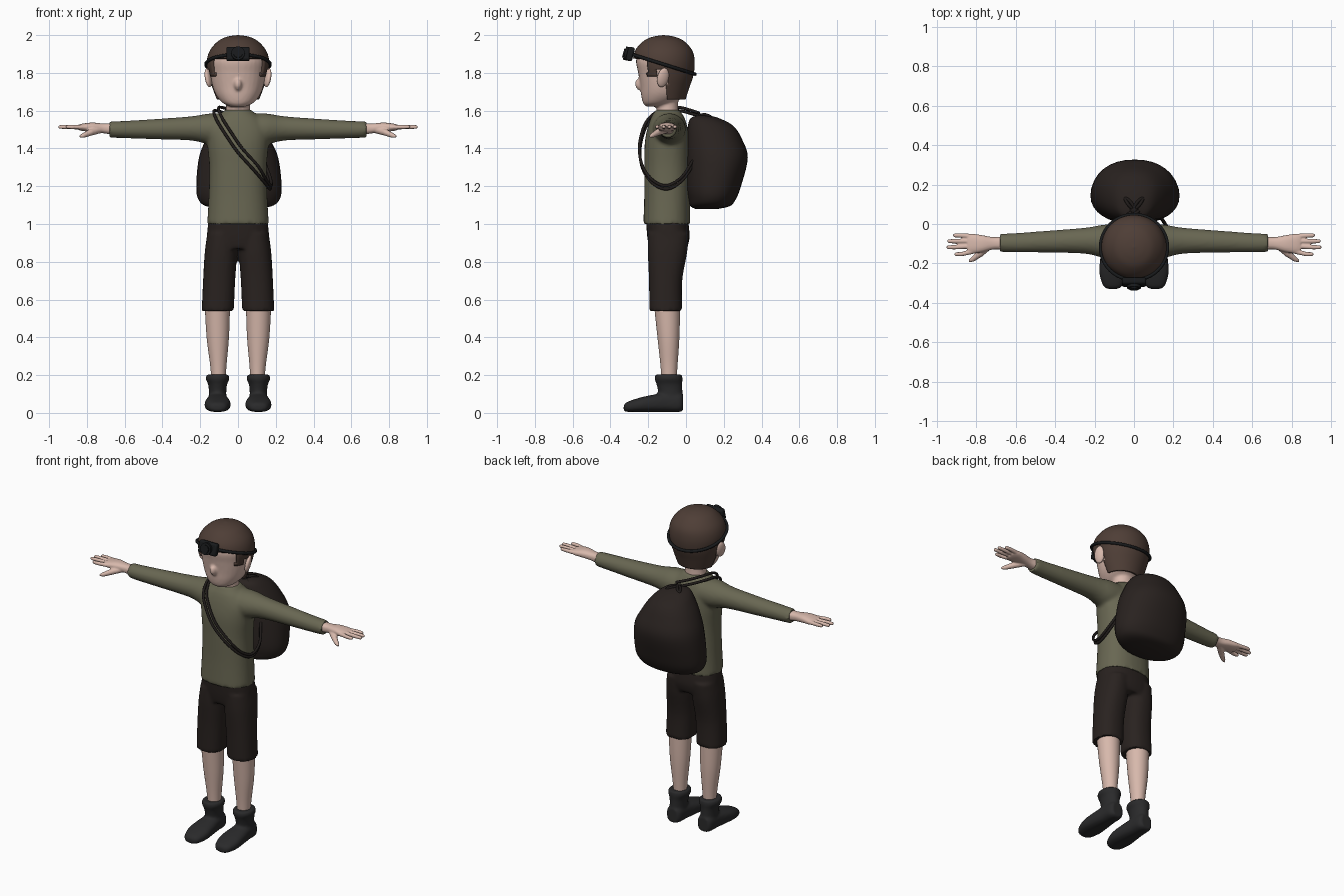
import bpy, bmesh, math
from mathutils import Vector

if "Cube" in bpy.data.objects:
    bpy.data.objects.remove(bpy.data.objects["Cube"])

# ---------- helpers ----------
COLORS = {"skin": (.68, .48, .41), "olive": (.14, .135, .085), "hair": (.077, .048, .037),
          "shorts": (.022, .016, .014), "boot": (.023, .023, .024), "pack": (.022, .016, .014),
          "cord": (.014, .011, .01), "lamp": (.009, .01, .011)}
MATS = {}
for n, c in COLORS.items():
    MATS[n] = bpy.data.materials.new(n)
    MATS[n].diffuse_color = (*c, 1)


def activate(ob):
    bpy.ops.object.select_all(action='DESELECT')
    ob.select_set(True)
    bpy.context.view_layer.objects.active = ob


def finish(ob, mat, angle=50):
    ob.data.materials.clear()
    ob.data.materials.append(MATS[mat])
    activate(ob)
    bpy.ops.object.shade_smooth_by_angle(angle=math.radians(angle))
    return ob


def spline(rows, sub):
    """Catmull-Rom interpolation of the section table."""
    out = []
    for i in range(len(rows) - 1):
        p0, p1 = rows[max(i - 1, 0)], rows[i]
        p2, p3 = rows[i + 1], rows[min(i + 2, len(rows) - 1)]
        for k in range(sub):
            t = k / sub
            out.append([b + .5 * t * (c - a + t * (2*a - 5*b + 4*c - d + t * (3*(b - c) + d - a)))
                        for a, b, c, d in zip(p0, p1, p2, p3)])
    return out + [list(rows[-1])]


def loft(name, rows, mat, axis='z', power=2.0, segs=32, sub=5, keep=None):
    """Rows are (position on axis, centre u, centre v, radius u, radius v)."""
    bm = bmesh.new()
    rings = []
    for t, cu, cv, ru, rv in spline(rows, sub):
        ring = []
        for k in range(segs):
            a = 2 * math.pi * k / segs
            c, s = math.cos(a), math.sin(a)
            u = cu + max(ru, .001) * math.copysign(abs(c) ** (2 / power), c)
            v = cv + max(rv, .001) * math.copysign(abs(s) ** (2 / power), s)
            ring.append(bm.verts.new({'x': (t, u, v), 'y': (u, t, v), 'z': (u, v, t)}[axis]))
        rings.append(ring)
    for a, b in zip(rings, rings[1:]):
        for k in range(segs):
            bm.faces.new((a[k], a[(k + 1) % segs], b[(k + 1) % segs], b[k]))
    bm.faces.new(rings[0])
    bm.faces.new(rings[-1])
    bmesh.ops.recalc_face_normals(bm, faces=bm.faces)
    if keep:
        bad = [f for f in bm.faces if not keep(f.calc_center_median())]
        bmesh.ops.delete(bm, geom=bad, context='FACES')
    me = bpy.data.meshes.new(name)
    bm.to_mesh(me)
    bm.free()
    ob = bpy.data.objects.new(name, me)
    bpy.context.collection.objects.link(ob)
    return finish(ob, mat)


def tube(name, pts, radii, mat, cyclic=False, smooth=True):
    cu = bpy.data.curves.new(name, 'CURVE')
    cu.dimensions, cu.bevel_depth, cu.bevel_resolution, cu.use_fill_caps = '3D', 1, 3, True
    sp = cu.splines.new('POLY')
    if smooth and not cyclic:
        pts = spline(pts, 5)
    sp.points.add(len(pts) - 1)
    for i, p in enumerate(pts):
        sp.points[i].co = (*p, 1)
        sp.points[i].radius = radii[i] if isinstance(radii, list) else radii
    sp.use_cyclic_u = cyclic
    ob = bpy.data.objects.new(name, cu)
    bpy.context.collection.objects.link(ob)
    activate(ob)
    bpy.ops.object.convert(target='MESH')
    return finish(bpy.context.object, mat)


def ball(name, loc, scale, mat, rot=(0, 0, 0)):
    bpy.ops.mesh.primitive_uv_sphere_add(segments=20, ring_count=12, location=loc, rotation=rot)
    ob = bpy.context.object
    ob.name, ob.scale = name, scale
    return finish(ob, mat)


def fuse(name, obs, mat, voxel=.009, smooth=6):
    """Join parts and melt them into one surface."""
    activate(obs[0])
    for o in obs:
        o.select_set(True)
    bpy.ops.object.join()
    ob = bpy.context.object
    ob.name = name
    m = ob.modifiers.new("melt", 'REMESH')
    m.mode, m.voxel_size = 'VOXEL', voxel
    m = ob.modifiers.new("soften", 'SMOOTH')
    m.factor, m.iterations = .5, smooth
    bpy.ops.object.convert(target='MESH')
    return finish(bpy.context.object, mat)


# ---------- head ----------
head = loft("head", [(1.622, 0, -.165, .04, .045), (1.64, 0, -.15, .08, .077), (1.68, 0, -.122, .115, .115),
                     (1.73, 0, -.112, .135, .13), (1.8, 0, -.108, .147, .145), (1.87, 0, -.112, .15, .152),
                     (1.94, 0, -.117, .11, .12), (1.97, 0, -.118, .03, .03)], "skin", power=2.15)
neck = loft("neck", [(1.55, 0, -.097, .068, .06), (1.62, 0, -.098, .063, .057), (1.7, 0, -.1, .066, .06)], "skin")
nose = ball("nose", (0, -.246, 1.738), (.02, .024, .032), "skin", (.3, 0, 0))
fuse("head", [head, neck, nose], "skin", .008, 3)
for s in (-1, 1):
    ball("ear", (s * .157, -.122, 1.775), (.016, .032, .052), "skin", (-.15, s * .2, s * .35))


def hairline(p):
    if p.y < -.205:
        return p.z > 1.875
    if p.y < -.155:
        return p.z > 1.785
    return p.z > (1.82 if p.y < -.1 else 1.6)


hair = loft("hair", [(1.66, 0, -.1, .112, .098), (1.72, 0, -.105, .135, .122), (1.79, 0, -.112, .156, .152),
                     (1.86, 0, -.117, .165, .163), (1.92, 0, -.118, .148, .15), (1.97, 0, -.118, .103, .105),
                     (1.992, 0, -.118, .055, .055), (2.0, 0, -.118, .002, .002)],
            "hair", segs=64, sub=8, keep=hairline)
sol = hair.modifiers.new("thickness", 'SOLIDIFY')
sol.thickness, sol.offset = .02, -1

# ---------- headlamp ----------
tube("lamp_band", [(.17 * math.sin(a), -.118 - .166 * math.cos(a), 1.845 + .052 * math.cos(a))
                   for a in (i * math.pi / 24 for i in range(48))], .009, "lamp", cyclic=True)
bpy.ops.mesh.primitive_cube_add(size=1, location=(0, -.295, 1.9), rotation=(-.25, 0, 0))
box = bpy.context.object
box.name, box.dimensions = "lamp_housing", (.124, .035, .075)
bpy.ops.object.transform_apply(location=False, rotation=False)
b = box.modifiers.new("bevel", 'BEVEL')
b.width, b.segments = .01, 2
finish(box, "lamp")
for r, y in ((.036, -.313), (.024, -.32)):
    bpy.ops.mesh.primitive_cylinder_add(vertices=24, radius=r, depth=.026, location=(0, y, 1.902),
                                        rotation=(math.pi / 2 - .25, 0, 0))
    bpy.context.object.name = "lamp_lens"
    finish(bpy.context.object, "lamp")

# ---------- shirt ----------
parts = [loft("torso", [(1.0, 0, -.102, .163, .124), (1.15, 0, -.1, .155, .121), (1.3, 0, -.1, .152, .12),
                        (1.42, 0, -.1, .162, .119), (1.5, 0, -.098, .165, .108), (1.56, 0, -.097, .125, .09),
                        (1.59, 0, -.097, .085, .072), (1.605, 0, -.097, .07, .064)], "olive", power=2.3)]
for s in (-1, 1):
    parts.append(loft("sleeve", [(s * .05, -.09, 1.5, .09, .085), (s * .15, -.088, 1.503, .085, .082),
                                 (s * .25, -.085, 1.506, .066, .064), (s * .45, -.09, 1.502, .055, .053),
                                 (s * .6, -.095, 1.5, .049, .046), (s * .68, -.096, 1.5, .046, .043)],
                      "olive", axis='x'))
fuse("shirt", parts, "olive", .01, 5)

# ---------- hands ----------
for s in (-1, 1):
    parts = [loft("palm", [(s * .65, -.096, 1.502, .036, .032), (s * .71, -.098, 1.506, .031, .026),
                           (s * .77, -.1, 1.512, .043, .025), (s * .82, -.1, 1.512, .05, .02),
                           (s * .845, -.1, 1.512, .046, .014)], "skin", axis='x', power=2.4)]
    for y0, y1, x1 in ((-.137, -.153, .905), (-.112, -.118, .945), (-.087, -.087, .942), (-.064, -.058, .912)):
        parts.append(tube("finger", [(s * .81, y0, 1.512), (s * (x1 - .03), y1, 1.514),
                                     (s * x1, y1, 1.514), (s * (x1 + .007), y1, 1.514)],
                          [.013, .0115, .01, .004], "skin", smooth=False))
    parts.append(tube("thumb", [(s * .73, -.105, 1.5), (s * .78, -.15, 1.485), (s * .82, -.18, 1.468),
                                (s * .838, -.19, 1.463)], [.02, .018, .013, .006], "skin", smooth=False))
    fuse("hand", parts, "skin", .0045, 2)

# ---------- shorts ----------
parts = [loft("waist", [(.87, 0, -.095, .165, .1), (.93, 0, -.093, .166, .112), (1.02, 0, -.1, .156, .112)],
              "shorts", power=2.4)]
for s in (-1, 1):
    parts.append(loft("shorts_leg", [(.54, s * .107, -.107, .085, .087), (.7, s * .1, -.108, .085, .088),
                                     (.85, s * .09, -.098, .086, .104), (.95, s * .082, -.092, .08, .108)],
                      "shorts", power=2.3))
fuse("shorts", parts, "shorts", .01, 3)

# ---------- legs and boots ----------
for s in (-1, 1):
    loft("leg", [(.15, s * .103, -.09, .036, .038), (.25, s * .104, -.09, .043, .045),
                 (.4, s * .107, -.093, .059, .058), (.57, s * .109, -.1, .067, .069)], "skin")
    x = s * .108
    foot = loft("foot", [(-.33, x, .026, .02, .012), (-.315, x, .031, .048, .025), (-.25, x, .042, .068, .037),
                         (-.18, x, .05, .064, .045), (-.1, x, .056, .054, .051), (-.04, x, .055, .05, .05),
                         (-.016, x, .055, .036, .045)], "boot", axis='y', power=2.6)
    shaft = loft("shaft", [(.03, x, -.08, .05, .062), (.1, x, -.082, .046, .064), (.15, x, -.088, .05, .068),
                           (.18, x, -.092, .063, .074), (.203, x, -.092, .058, .07)], "boot")
    fuse("boot", [foot, shaft], "boot", .008, 4)

# ---------- backpack ----------
loft("backpack", [(1.08, .005, .11, .09, .06), (1.095, .005, .128, .175, .105), (1.13, .005, .138, .215, .125),
                  (1.2, .005, .146, .226, .145), (1.35, .003, .164, .21, .163), (1.45, 0, .15, .168, .146),
                  (1.52, 0, .13, .122, .12), (1.56, 0, .1, .08, .075), (1.575, 0, .09, .03, .03)],
     "pack", power=2.2)
for s in (-1, 1):
    tube("drawstring", [(0, .07, 1.572), (s * .03, .1, 1.58), (s * .045, .13, 1.565), (s * .02, .115, 1.575),
                        (0, .075, 1.575), (s * .04, .05, 1.56)], .008, "cord")
ball("drawstring_knot", (0, .07, 1.57), (.022, .022, .016), "cord")

# shoulder cords: knot, over one shoulder, across the chest, under the other arm
path = [(0, .07, 1.57), (-.06, .025, 1.585), (-.115, -.04, 1.6), (-.128, -.12, 1.592), (-.11, -.19, 1.545),
        (-.07, -.226, 1.48), (-.005, -.244, 1.385), (.08, -.228, 1.29), (.145, -.175, 1.215),
        (.17, -.1, 1.185), (.165, -.02, 1.23), (.13, .04, 1.32)]
for k in (0, 1):
    tube("shoulder_cord", [Vector(p) + k * Vector((.025 if p[0] < .1 else .005, -.003, .018)) for p in path],
         .008, "cord")

for m in bpy.data.materials:
    if m.users and not m.is_grease_pencil:
        m.use_nodes = True
        m.node_tree.nodes["Principled BSDF"].inputs["Base Color"].default_value = m.diffuse_color
